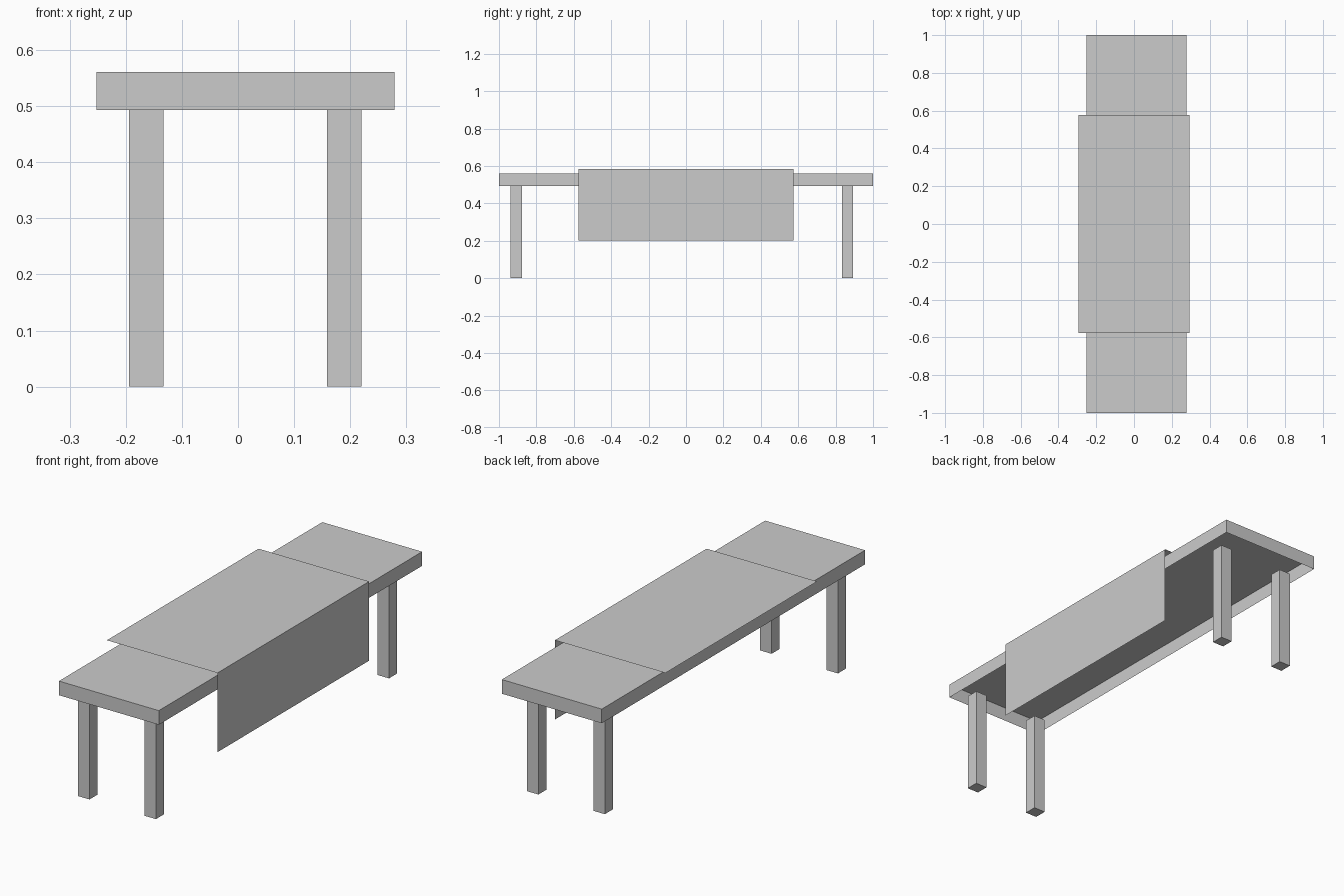
import bpy, bmesh
from mathutils import Vector

if "Cube" in bpy.data.objects:
    bpy.data.objects.remove(bpy.data.objects["Cube"])


def finish(name, bm):
    mesh = bpy.data.meshes.new(name)
    bm.to_mesh(mesh)
    bm.free()
    obj = bpy.data.objects.new(name, mesh)
    bpy.context.collection.objects.link(obj)
    return obj


def box(name, x, y, z, open_bottom=False):
    bm = bmesh.new()
    bmesh.ops.create_cube(bm, size=1)
    size = Vector((x[1] - x[0], y[1] - y[0], z[1] - z[0]))
    centre = Vector((sum(x), sum(y), sum(z))) / 2
    bmesh.ops.scale(bm, vec=size, verts=bm.verts)
    bmesh.ops.translate(bm, vec=centre, verts=bm.verts)
    if open_bottom:
        bm.normal_update()
        bottom = [f for f in bm.faces if f.normal.z < -0.5]
        bmesh.ops.delete(bm, geom=bottom, context='FACES')
    return finish(name, bm)


# Table top: a shallow shell, open underneath
box("table_top", (-0.252, 0.279), (-1, 1), (0.493, 0.561), open_bottom=True)

# Four square legs
for side, x in (("left", (-0.194, -0.133)), ("right", (0.159, 0.220))):
    for end, y in (("front", (-0.938, -0.877)), ("back", (0.833, 0.894))):
        box(f"{end}_{side}_leg", x, y, (0, 0.493))

# Cloth runner: a thin sheet over the top, hanging down on the right side only
profile = [(-0.294, 0.584), (0.294, 0.584), (0.294, 0.203)]
bm = bmesh.new()
rows = [[bm.verts.new((x, y, z)) for x, z in profile] for y in (-0.576, 0.576)]
for i in range(len(profile) - 1):
    bm.faces.new((rows[0][i], rows[0][i + 1], rows[1][i + 1], rows[1][i]))
finish("cloth_runner", bm)
